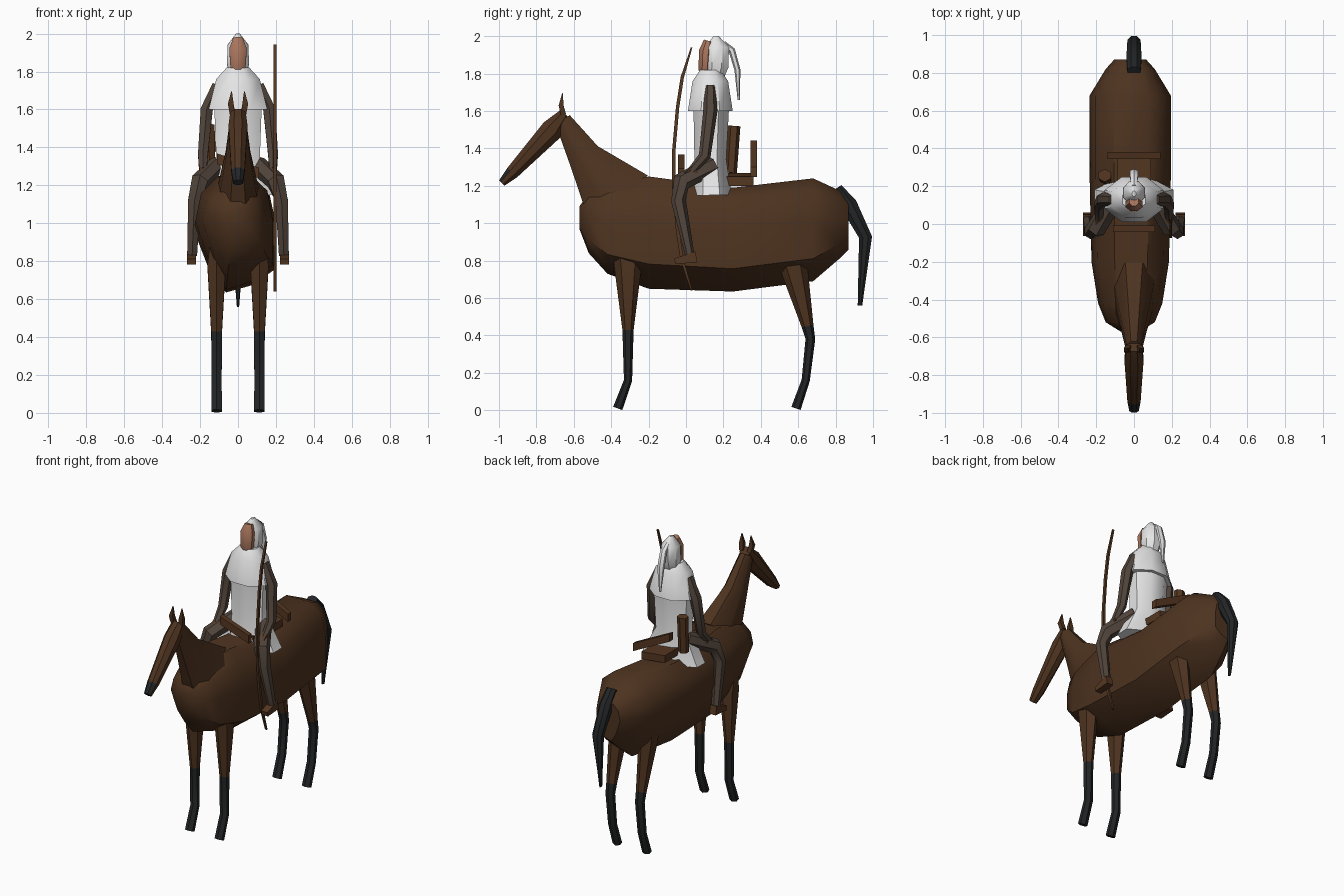
import bpy, bmesh, math
from mathutils import Vector

cube = bpy.data.objects.get("Cube")
if cube:
    bpy.data.objects.remove(cube, do_unlink=True)


def material(name, r, g, b):
    m = bpy.data.materials.new(name)
    m.use_nodes = True
    m.diffuse_color = (r, g, b, 1)
    m.node_tree.nodes["Principled BSDF"].inputs["Base Color"].default_value = (r, g, b, 1)
    return m


coat = material("bay_coat", .075, .033, .014)
black = material("black_hair", .016, .018, .019)
white = material("white_cloth", .78, .78, .78)
skin = material("skin", .40, .18, .11)
sleeve = material("grey_brown_cloth", .085, .06, .045)
leather = material("brown_leather", .09, .038, .015)


def loft(name, rings, mats, rule=None, angle=40):
    """Skin a list of equal-length point rings and cap both ends."""
    bm = bmesh.new()
    loops = [[bm.verts.new(p) for p in ring] for ring in rings]
    n = len(loops[0])
    for a, b in zip(loops, loops[1:]):
        for i in range(n):
            j = (i + 1) % n
            bm.faces.new((a[i], a[j], b[j], b[i]))
    bm.faces.new(loops[0])
    bm.faces.new(loops[-1])
    bmesh.ops.recalc_face_normals(bm, faces=bm.faces)
    if rule:
        for f in bm.faces:
            f.material_index = int(rule(f.calc_center_median(), f.normal))
    mesh = bpy.data.meshes.new(name)
    bm.to_mesh(mesh)
    bm.free()
    for m in mats:
        mesh.materials.append(m)
    ob = bpy.data.objects.new(name, mesh)
    bpy.context.collection.objects.link(ob)
    bpy.ops.object.select_all(action='DESELECT')
    ob.select_set(True)
    bpy.context.view_layer.objects.active = ob
    bpy.ops.object.shade_smooth_by_angle(angle=math.radians(angle))
    return ob


def tube(name, stations, mats, n=8, rule=None):
    """Stations are (x, y, z, half width, half depth) along a path."""
    pts = [Vector(s[:3]) for s in stations]
    angles = [2 * math.pi * (i + .5) / n for i in range(n)]
    mc = max(math.cos(a) for a in angles)
    ms = max(math.sin(a) for a in angles)
    rings = []
    for k, s in enumerate(stations):
        t = (pts[min(k + 1, len(pts) - 1)] - pts[max(k - 1, 0)]).normalized()
        side = Vector((1, 0, 0))
        side = (side - t * side.dot(t)).normalized()
        depth = t.cross(side)
        rings.append([pts[k] + side * (s[3] * math.cos(a) / mc)
                      + depth * (s[4] * math.sin(a) / ms) for a in angles])
    return loft(name, rings, mats, rule)


def bar(name, a, b, height, y_size, mat):
    """Slanted board in the x-z plane, given its two end centres."""
    rings = [[Vector(p) + Vector((0, dy * y_size, dz * height))
              for dy, dz in ((-1, -1), (1, -1), (1, 1), (-1, 1))] for p in (a, b)]
    return loft(name, rings, [mat], angle=20)


# Horse barrel: (y, half width, bottom, top) with a flat-sided belly section
section = ((.45, 1), (.85, .87), (1, .6), (1, .22), (.45, .07),
           (-.2, 0), (-.6, .2), (-1, .6), (-.85, .85), (-.4, 1))
body = ((-.57, .05, .97, 1.09), (-.52, .13, .84, 1.16), (-.42, .17, .73, 1.20),
        (-.2, .205, .65, 1.25), (.25, .215, .635, 1.19), (.68, .215, .69, 1.24),
        (.82, .13, .81, 1.175), (.87, .085, .86, 1.12))
loft("horse_body", [[(-.02 + u * w, y, lo + v * (hi - lo)) for u, v in section]
                    for y, w, lo, hi in body], [coat])

# Neck, head with dark nose, ears, tail
tube("horse_neck", [(0, -.36, 1.13, .11, .2), (0, -.545, 1.36, .065, .09),
                    (0, -.66, 1.555, .04, .045)], [coat])
tube("horse_head", [(0, -.65, 1.585, .04, .03), (0, -.715, 1.5, .05, .06),
                    (0, -.93, 1.27, .035, .036), (0, -.985, 1.215, .025, .02)],
     [coat, black], rule=lambda c, nrm: c.y < -.93 and nrm.y < -.4)
tube("horse_tail", [(0, .81, 1.19, .035, .025), (0, .87, 1.10, .04, .045),
                    (0, .96, .925, .035, .035), (0, .93, .56, .006, .012)], [black])

for s, label in ((1, "left"), (-1, "right")):
    tube(label + "_ear", [(s * .03, -.655, 1.58, .014, .014), (s * .038, -.668, 1.63, .015, .013),
                          (s * .034, -.66, 1.695, .002, .002)], [coat], 4)

    # Horse legs with black stockings
    x = s * .113

    def stocking(c, nrm):
        return c.z < .43

    tube(label + "_front_leg", [(x, -.345, .9, .035, .035), (x, -.31, .78, .048, .075),
                                (x, -.31, .43, .028, .03), (x, -.31, .16, .027, .022),
                                (x, -.365, .01, .028, .026)], [coat, black], 6, stocking)
    tube(label + "_hind_leg", [(x, .56, .86, .05, .08), (x, .575, .77, .048, .075),
                               (x, .65, .45, .03, .032), (x, .665, .38, .028, .026),
                               (x, .64, .16, .027, .022), (x, .588, .01, .028, .026)],
         [coat, black], 6, stocking)

    # Rider limbs
    tube(label + "_arm", [(s * .11, .13, 1.73, .025, .03), (s * .165, .13, 1.6, .032, .038),
                          (s * .185, .1, 1.36, .026, .032), (s * .185, .03, 1.28, .02, .022)],
         [sleeve], 6)
    tube(label + "_hand", [(s * .185, .05, 1.29, .018, .022), (s * .185, 0, 1.25, .02, .022)],
         [leather], 4)
    tube(label + "_rider_leg", [(s * .1, .14, 1.31, .045, .05), (s * .2, -.025, 1.22, .045, .05),
                                (s * .23, -.04, 1.12, .033, .04), (s * .242, .02, .83, .026, .025)],
         [sleeve], 6)
    tube(label + "_boot", [(s * .245, .055, .82, .024, .03), (s * .245, -.06, .797, .024, .015)],
         [leather], 4)

# Rider robe, cape, face and head cloth
tube("robe", [(0, .135, 1.15, .21, .11), (0, .13, 1.34, .115, .085),
              (0, .135, 1.62, .125, .095)], [white])
tube("cape", [(0, .13, 1.6, .155, .12), (0, .13, 1.76, .115, .095),
              (0, .13, 1.82, .06, .055)], [white])
tube("face", [(0, .1, 1.77, .02, .02), (0, .1, 1.82, .04, .033), (0, .105, 1.92, .046, .036),
              (0, .12, 1.975, .025, .025)], [skin])
tube("head_cloth", [(0, .155, 1.79, .045, .05), (0, .165, 1.84, .058, .063),
                    (0, .165, 1.94, .055, .064), (0, .16, 2.0, .01, .015)], [white])
tube("head_cloth_tail", [(0, .2, 1.965, .015, .012), (0, .245, 1.925, .02, .018),
                         (0, .275, 1.82, .022, .016), (0, .282, 1.66, .006, .006)], [white], 6)

# Slanted saddle: pommel, seat and cantle
bar("saddle_pommel", (-.11, -.025, 1.34), (.11, -.025, 1.265), .028, .017, leather)
bar("saddle_seat", (-.09, .2, 1.245), (.09, .2, 1.225), .025, .16, leather)
bar("saddle_cantle", (-.14, .362, 1.415), (.14, .362, 1.275), .027, .018, leather)

# Quiver on the right hip and bow on the left
tube("quiver", [(-.15, .24, 1.27, .03, .032), (-.155, .257, 1.52, .032, .034)], [leather], 6)
half = ((.03, .65), (-.02, .49), (-.045, .33), (-.065, .1))
path = [(y, 1.29 + h) for y, h in half] + [(y, 1.29 - h) for y, h in reversed(half)]
tube("bow", [(.195, y, z, .007, .004 + .005 * (y < 0)) for y, z in path], [leather], 4)
